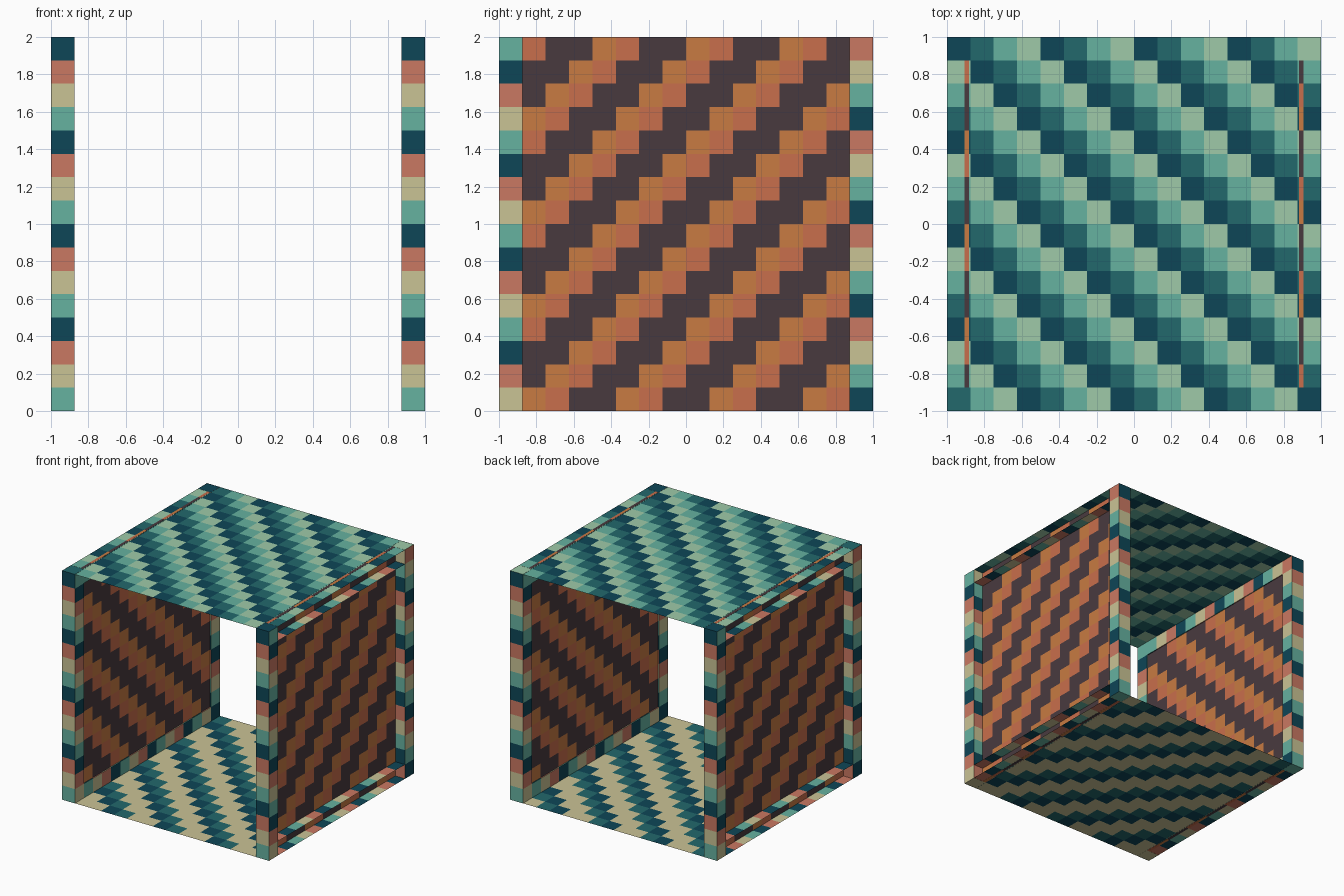
import bpy, bmesh
from mathutils import Vector, Matrix
import math

if "Cube" in bpy.data.objects:
    bpy.data.objects.remove(bpy.data.objects["Cube"])

C = 0.125           # cell size, 16 cells per side
IN = 1 - C          # inner edge of the frame
WALL = 0.895        # wall position


def linear(h):
    vals = [int(h[i:i + 2], 16) / 255 for i in (0, 2, 4)]
    return [v / 12.92 if v <= 0.04045 else ((v + 0.055) / 1.055) ** 2.4 for v in vals] + [1]


COLOURS = {"deep_teal": "0D4657", "mid_teal": "22686C", "light_teal": "66B2A0",
           "pale_green": "9FCAA9", "sand": "CAC395", "clay_red": "CA7862",
           "amber": "C87B42", "burnt_orange": "C96E4C", "dark_plum": "493A3F"}
MATS, NAMES = [], list(COLOURS)
for n, h in COLOURS.items():
    m = bpy.data.materials.new(n)
    m.diffuse_color = linear(h)
    m.use_nodes = True
    m.node_tree.nodes["Principled BSDF"].inputs["Base Color"].default_value = m.diffuse_color
    MATS.append(m)

CEILING = ["deep_teal", "mid_teal", "light_teal", "pale_green"]
FLOOR = ["deep_teal", "mid_teal", "sand", "sand"]
WALLS = ["amber", "burnt_orange", "dark_plum", "dark_plum"]
FRAME = ["light_teal", "sand", "clay_red", "deep_teal"]


def sheet(bm, o, u, v, nu, nv, rule):
    """Checked sheet of cells; rule(i, j) gives the colour name."""
    o, u, v = Vector(o), Vector(u), Vector(v)
    pts = [[bm.verts.new(o + u * i + v * j) for j in range(nv + 1)] for i in range(nu + 1)]
    for i in range(nu):
        for j in range(nv):
            f = bm.faces.new((pts[i][j], pts[i + 1][j], pts[i + 1][j + 1], pts[i][j + 1]))
            f.material_index = NAMES.index(rule(i, j))


def finish(name, bm, turn=False, thick=0):
    bmesh.ops.remove_doubles(bm, verts=bm.verts, dist=1e-5)
    if turn:
        bm.transform(Matrix.Rotation(math.pi, 4, 'Z'))
    me = bpy.data.meshes.new(name)
    bm.to_mesh(me)
    bm.free()
    for m in MATS:
        me.materials.append(m)
    ob = bpy.data.objects.new(name, me)
    bpy.context.collection.objects.link(ob)
    if thick:
        s = ob.modifiers.new("thickness", 'SOLIDIFY')
        s.thickness, s.offset = thick, 0
    return ob


def post(name, y, phases, turn):
    bm = bmesh.new()
    Z = (0, 0, C)
    sides = [((IN, y, 0), (C, 0, 0)), ((1, y, 0), (0, C, 0)),
             ((1, y + C, 0), (-C, 0, 0)), ((IN, y + C, 0), (0, -C, 0))]
    for (o, u), p in zip(sides, phases):
        sheet(bm, o, u, Z, 1, 16, lambda i, j, p=p: FRAME[(j + p) % 4])
    finish(name, bm, turn)


# ceiling and floor sheets, striped diagonally
bm = bmesh.new()
sheet(bm, (-1, -1, 1.999), (C, 0, 0), (0, C, 0), 16, 16,
      lambda i, j: CEILING[(i - 15 + j) % 4])
finish("ceiling", bm)

bm = bmesh.new()
sheet(bm, (-1, -1, 0.001), (C, 0, 0), (0, C, 0), 16, 16,
      lambda i, j: FRAME[(j + 1) % 4] if i in (0, 15) else FLOOR[(i - 15 + j) % 4])
finish("floor", bm)

# each side is built on the right, then turned half round for the left
for side, turn in (("right", False), ("left", True)):
    post(side + "_post_a", -1, (0, 1, 2, 3), turn)
    post(side + "_post_b", IN, (2, 3, 0, 1), turn)

    # thin striped wall
    bm = bmesh.new()
    sheet(bm, (WALL, -IN, 0), (0, C, 0), (0, 0, C), 14, 16,
          lambda i, j: WALLS[(i - j) % 4])
    finish(side + "_wall", bm, turn, 0.025)

    # beams, open on the outside: a horizontal shelf and an inner face
    for name, z, shelf in (("lower", 0, C), ("upper", 2 - C, 2 - C)):
        bm = bmesh.new()
        sheet(bm, (IN, -IN, shelf), (C, 0, 0), (0, C, 0), 1, 14,
              lambda i, j: FRAME[(j + 2) % 4])
        sheet(bm, (IN, IN, z), (0, -C, 0), (0, 0, C), 14, 1,
              lambda i, j: FRAME[i % 4])
        finish(side + "_" + name + "_beam", bm, turn)
